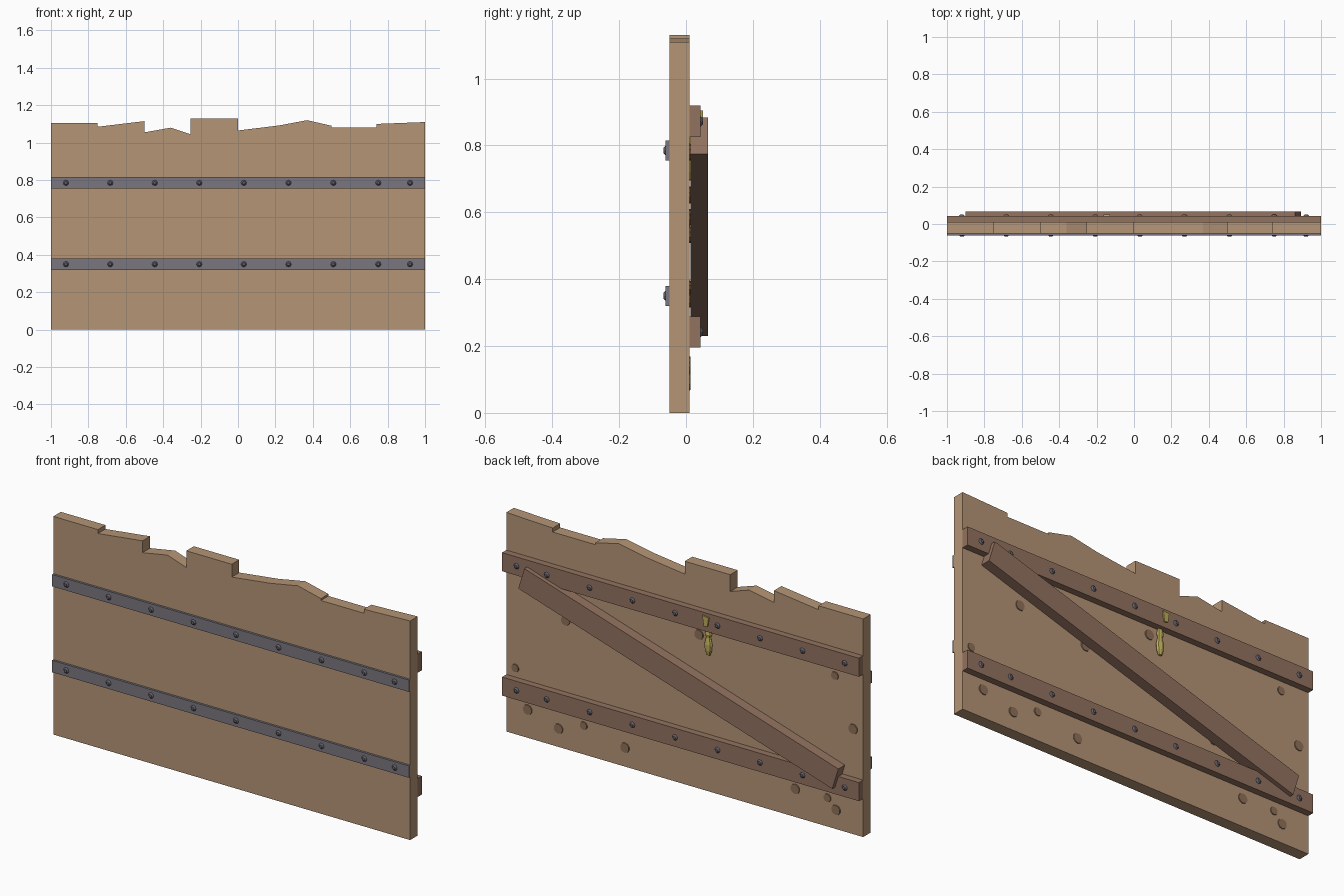
import bpy, bmesh, math
from mathutils import Matrix

cube = bpy.data.objects.get("Cube")
if cube:
    bpy.data.objects.remove(cube, do_unlink=True)


def material(name, rgb):
    m = bpy.data.materials.new(name)
    m.use_nodes = True
    colour = (*rgb, 1)
    m.diffuse_color = colour
    m.node_tree.nodes["Principled BSDF"].inputs["Base Color"].default_value = colour
    return m


PLANK = material("pale wood", (0.46, 0.30, 0.18))
BEAM = material("brown wood", (0.29, 0.17, 0.115))
KNOT = material("knot brown", (0.28, 0.165, 0.10))
STEEL = material("grey steel", (0.195, 0.185, 0.21))
BOLT = material("dark steel", (0.12, 0.12, 0.15))
STRAW = material("straw yellow", (0.52, 0.42, 0.10))


def finish(name, bm, mat):
    bmesh.ops.recalc_face_normals(bm, faces=bm.faces)
    mesh = bpy.data.meshes.new(name)
    bm.to_mesh(mesh)
    bm.free()
    mesh.materials.append(mat)
    ob = bpy.data.objects.new(name, mesh)
    bpy.context.collection.objects.link(ob)
    return ob


def slab(name, outline, y0, y1, mat):
    """Extrude an x-z outline from y0 to y1."""
    bm = bmesh.new()
    face = bm.faces.new([bm.verts.new((x, y0, z)) for x, z in outline])
    moved = bmesh.ops.extrude_face_region(bm, geom=[face])["geom"]
    bmesh.ops.translate(bm, vec=(0, y1 - y0, 0),
                        verts=[v for v in moved if isinstance(v, bmesh.types.BMVert)])
    return finish(name, bm, mat)


def bar(name, z0, z1, y0, y1, mat):
    return slab(name, [(-1, z0), (1, z0), (1, z1), (-1, z1)], y0, y1, mat)


def add_stud(bm, x, z, y0, y1, r0, r1, sides):
    """Tapered disc whose axis runs along y, from y0 to y1."""
    turn = Matrix.Rotation(math.pi / 2 if y1 < y0 else -math.pi / 2, 4, 'X')
    bmesh.ops.create_cone(bm, cap_ends=True, segments=sides, radius1=r0, radius2=r1,
                          depth=abs(y1 - y0),
                          matrix=Matrix.Translation((x, (y0 + y1) / 2, z)) @ turn)


# Board panel with a broken top edge
top = [(1, 1.11), (0.74, 1.10), (0.74, 1.08), (0.5, 1.08), (0.5, 1.09), (0.37, 1.12),
       (0.22, 1.092), (0, 1.065), (0, 1.13), (-0.255, 1.13), (-0.255, 1.045),
       (-0.36, 1.08), (-0.5, 1.055), (-0.5, 1.115), (-0.75, 1.085), (-0.75, 1.105),
       (-1, 1.105)]
slab("board_panel", [(-1, 0), (1, 0)] + top, -0.05, 0.01, PLANK)

# Steel bands on the front, battens on the back, both bolted
bolt_x = [-0.92, -0.683, -0.445, -0.207, 0.031, 0.27, 0.51, 0.75, 0.92]
for label, band_z, batten_z in (("upper", 0.785, 0.872), ("lower", 0.35, 0.242)):
    bar(label + "_band", band_z - 0.03, band_z + 0.03, -0.061, -0.05, STEEL)
    bar(label + "_batten", batten_z - 0.047, batten_z + 0.047, 0.01, 0.044, BEAM)
    for side, z, y, step in (("front", band_z, -0.061, -0.007), ("back", batten_z, 0.044, 0.007)):
        bm = bmesh.new()
        for x in bolt_x:
            add_stud(bm, x, z, y, y + step, 0.015, 0.008, 8)
        finish(f"{label}_{side}_bolts", bm, BOLT)

# Diagonal brace
angle, half_len, half_wid = math.radians(17.2), 0.921, 0.0575
c, s = math.cos(angle), math.sin(angle)
corners = [(-1, -1), (1, -1), (1, 1), (-1, 1)]
slab("diagonal_brace",
     [(a * half_len * c - b * half_wid * s - 0.003,
       a * half_len * s + b * half_wid * c + 0.557) for a, b in corners],
     0.014, 0.066, BEAM)

# Wood knots on the back
knots = [(0.668, 0.652), (0.95, 0.335), (0.88, 0.143), (0.707, 0.093), (0.566, 0.146),
         (0.335, 0.096), (-0.08, 0.78), (-0.842, 0.776), (-0.944, 0.533), (-0.62, 0.143),
         (-0.80, 0.146), (-0.848, 0.097), (0.29, 0.585), (-0.45, 0.375)]
bm = bmesh.new()
for i, (x, z) in enumerate(knots):
    r = 0.021 if i % 3 == 1 else 0.026
    add_stud(bm, x, z, 0.008, 0.014, r, r * 0.95, 10)
finish("wood_knots", bm, KNOT)

# Straw tuft: a stub on the batten and a flattened tail below it
slab("straw_stub", [(-0.155, 0.855), (-0.135, 0.852), (-0.127, 0.905), (-0.162, 0.9)],
     0.04, 0.051, STRAW)
bm = bmesh.new()
rings = []
for z, r in [(0.83, 0.012), (0.8, 0.02), (0.785, 0.013), (0.75, 0.022), (0.72, 0.02), (0.695, 0.01)]:
    rings.append([bm.verts.new((-0.137 + r * math.cos(t * math.pi / 4),
                                0.016 + 0.6 * r * math.sin(t * math.pi / 4), z))
                  for t in range(8)])
for upper, lower in zip(rings, rings[1:]):
    for i in range(8):
        j = (i + 1) % 8
        bm.faces.new((upper[i], upper[j], lower[j], lower[i]))
bm.faces.new(rings[0])
bm.faces.new(rings[-1])
finish("straw_tail", bm, STRAW)
